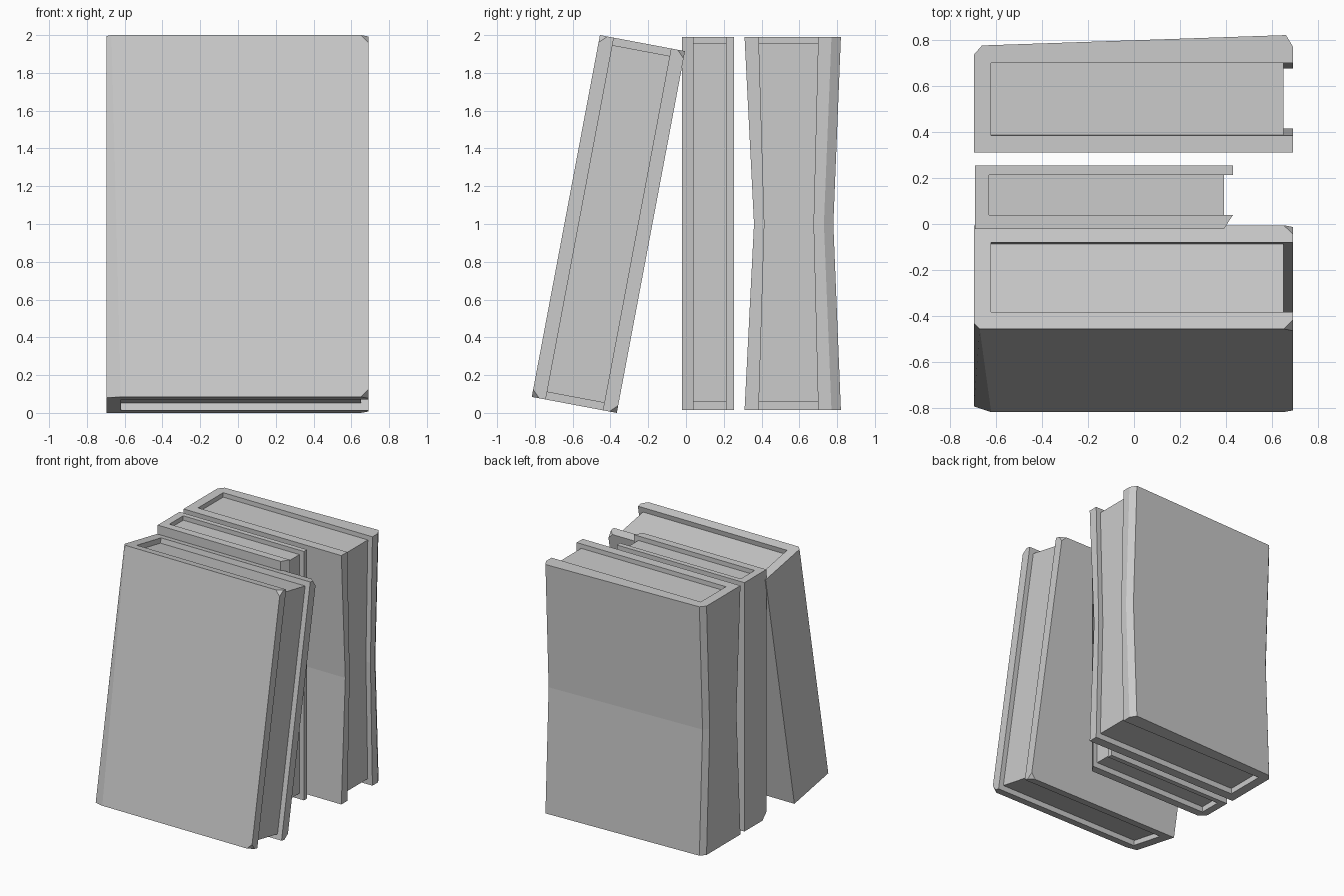
import bpy, bmesh
from math import radians
from mathutils import Vector

cube = bpy.data.objects.get("Cube")
if cube:
    bpy.data.objects.remove(cube, do_unlink=True)

grey = bpy.data.materials.new("plain grey")
grey.use_nodes = True
grey.diffuse_color = (0.6, 0.6, 0.6, 1)
bsdf = next(n for n in grey.node_tree.nodes if n.type == 'BSDF_PRINCIPLED')
bsdf.inputs["Base Color"].default_value = (0.6, 0.6, 0.6, 1)


def loft(name, rings, corner_cuts=(), cut=0.04, location=(0, 0, 0), tilt=0):
    """Skin matching outlines stacked at heights; slice small triangles off corners."""
    bm = bmesh.new()
    rows = [[bm.verts.new((x, y, z)) for x, y in outline] for z, outline in rings]
    n = len(rows[0])
    bm.faces.new(rows[0][::-1])
    bm.faces.new(rows[-1])
    for low, high in zip(rows, rows[1:]):
        for i in range(n):
            j = (i + 1) % n
            bm.faces.new((low[i], low[j], high[j], high[i]))
    bmesh.ops.recalc_face_normals(bm, faces=bm.faces)
    for direction in corner_cuts:
        normal = Vector(direction)
        corner = max(bm.verts, key=lambda v: v.co.dot(normal)).co.copy()
        corner.x -= direction[0] * cut
        result = bmesh.ops.bisect_plane(
            bm, geom=bm.verts[:] + bm.edges[:] + bm.faces[:],
            plane_co=corner, plane_no=normal, clear_outer=True)
        edges = [e for e in result["geom_cut"] if isinstance(e, bmesh.types.BMEdge)]
        bmesh.ops.holes_fill(bm, edges=edges, sides=0)
    bmesh.ops.recalc_face_normals(bm, faces=bm.faces)
    mesh = bpy.data.meshes.new(name)
    bm.to_mesh(mesh)
    bm.free()
    mesh.materials.append(grey)
    obj = bpy.data.objects.new(name, mesh)
    bpy.context.collection.objects.link(obj)
    obj.location = location
    obj.rotation_euler.x = radians(tilt)
    return obj


def rect(x0, x1, y0, y1):
    return [(x0, y0), (x1, y0), (x1, y1), (x0, y1)]


# Leaning book: spine chamfer widens towards the bottom, fore corners clipped
half, tall = 0.229, 0.9745


def leaning_outline(chamfer):
    return [(-0.695, 0.025 - half), (chamfer, -half), (0.69, -half), (0.69, 0.075 - half),
            (-0.62, 0.075 - half), (-0.62, half - 0.075), (0.69, half - 0.075),
            (0.69, half), (-0.695, half)]


place = dict(location=(0, -0.411, 1.0), tilt=-10.67)
loft("leaning_book_cover",
     [(-tall, leaning_outline(-0.62)), (tall, leaning_outline(-0.67))],
     corner_cuts=[(1, a, b) for a in (-1, 1) for b in (-1, 1)], **place)
pages = rect(-0.62, 0.65, 0.075 - half, half - 0.075)
loft("leaning_book_pages", [(0.04 - tall, pages), (tall - 0.04, pages)], **place)

# Narrow upright book
narrow = [(-0.69, -0.022), (0.39, -0.022), (0.43, 0.04), (-0.63, 0.04),
          (-0.63, 0.213), (0.43, 0.213), (0.43, 0.253), (-0.69, 0.253)]
loft("narrow_book_cover", [(0.015, narrow), (1.99, narrow)],
     corner_cuts=[(-1, -1, -1)], cut=0.05)
pages = rect(-0.63, 0.39, 0.04, 0.213)
loft("narrow_book_pages", [(0.06, pages), (1.955, pages)])


# Wide upright book: covers pinch in at half height
def wide_outline(front, front_in, back_in, back):
    return [(-0.695, front), (0.69, front), (0.69, front_in), (-0.62, front_in),
            (-0.62, back_in), (0.69, back_in), (0.69, back - 0.05),
            (0.66, back), (-0.66, back - 0.045), (-0.695, back - 0.085)]


ends = wide_outline(0.31, 0.385, 0.7, 0.82)
waist = wide_outline(0.36, 0.415, 0.675, 0.78)
loft("wide_book_cover", [(0.015, ends), (1.0, waist), (1.99, ends)])
page_ends = rect(-0.62, 0.65, 0.385, 0.7)
page_waist = rect(-0.62, 0.65, 0.415, 0.675)
loft("wide_book_pages", [(0.06, page_ends), (1.0, page_waist), (1.955, page_ends)])
